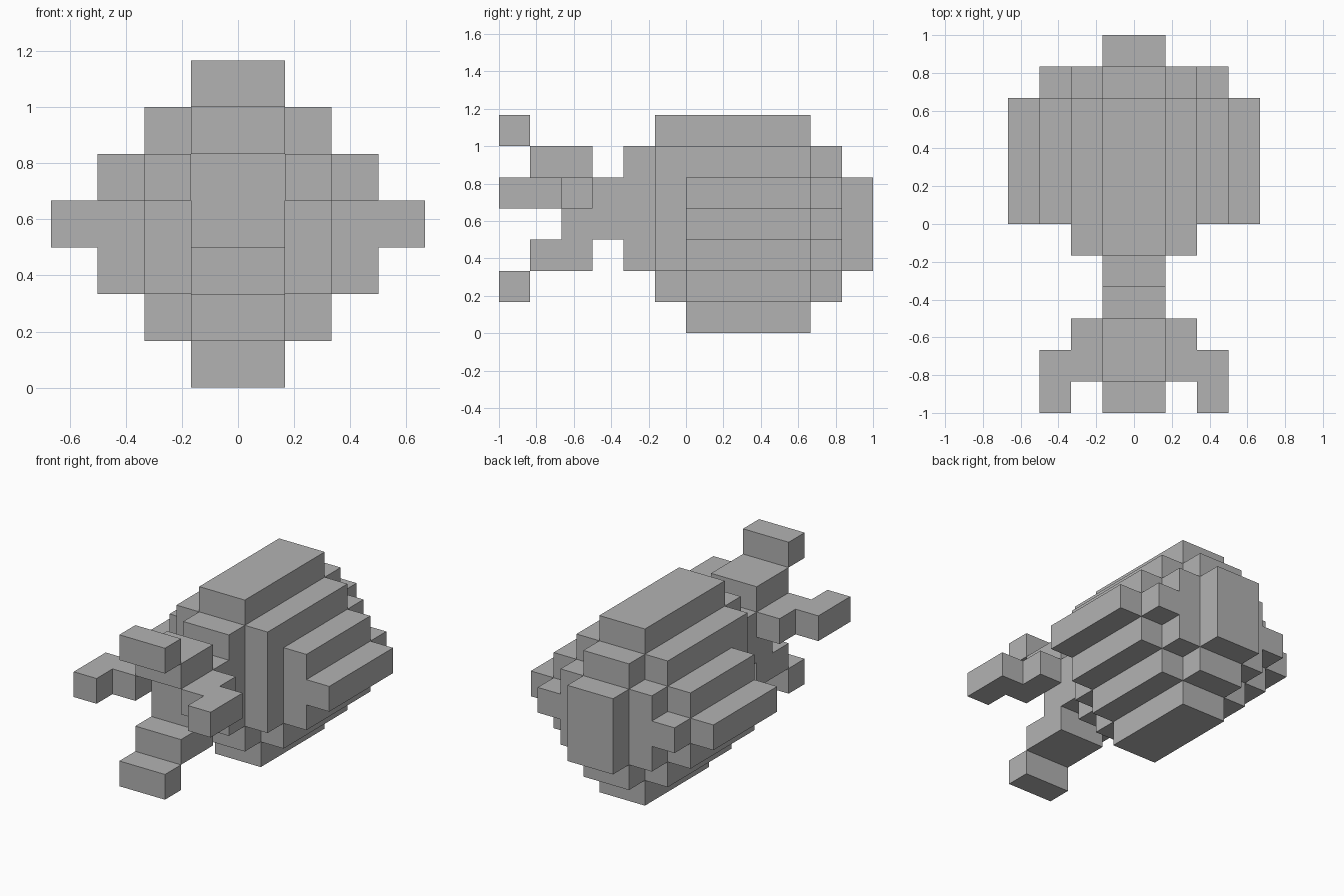
import bpy
import bmesh
from mathutils import Vector

U = 1 / 6  # size of one block

cube = bpy.data.objects.get("Cube")
if cube:
    bpy.data.objects.remove(cube, do_unlink=True)

# Plain grey for the whole model
grey = bpy.data.materials.new("plain grey")
grey.use_nodes = True
colour = (0.448, 0.448, 0.448, 1)
grey.diffuse_color = colour
grey.node_tree.nodes["Principled BSDF"].inputs["Base Color"].default_value = colour

# Each part is a list of boxes in block units, mirrored over x:
# (inner x, outer x, y from, y to, z from, z to)
PARTS = {
    "body_core": [
        (0, 1, -1, 4, 6, 7), (0, 1, -2, 5, 5, 6), (0, 1, -2, 6, 2, 5),
        (0, 1, -1, 5, 1, 2), (0, 1, 0, 4, 0, 1)],
    "body_sides": [
        (1, 2, -1, 4, 5, 6), (1, 2, -1, 5, 2, 5), (1, 2, 0, 4, 1, 2),
        (2, 3, 0, 4, 2, 5), (2, 3, 4, 5, 3, 4)],
    "side_ridges": [(3, 4, 0, 4, 3, 4)],
    "neck": [(0, 1, -4, -2, 3, 5)],
    "upper_prong": [(0, 1, -5, -3, 5, 6), (0, 1, -6, -5, 6, 7)],
    "lower_prong": [(0, 1, -5, -3, 2, 3), (0, 1, -6, -5, 1, 2)],
    "side_prongs": [(1, 2, -5, -3, 4, 5), (2, 3, -6, -4, 4, 5)],
}


def fill(boxes):
    """Blocks filled by mirrored boxes."""
    cells = set()
    for x0, x1, y0, y1, z0, z1 in boxes:
        for x in range(x0, x1):
            for y in range(y0, y1):
                for z in range(z0, z1):
                    cells |= {(x, y, z), (-x - 1, y, z)}
    return cells


def add_part(name, cells, solid):
    """Skin the blocks of one part, leaving out faces buried in the model."""
    bm = bmesh.new()
    for cell in cells:
        for axis in range(3):
            for side in (-1, 1):
                near = list(cell)
                near[axis] += side
                if tuple(near) in solid:
                    continue
                normal, a, b = Vector(), Vector(), Vector()
                normal[axis] = side
                a[(axis + 1) % 3] = 0.5
                b[(axis + 2) % 3] = 0.5 * side
                mid = Vector(cell) + Vector((0.5, 0.5, 0.5)) + normal / 2
                corners = (mid - a - b, mid + a - b, mid + a + b, mid - a + b)
                bm.faces.new([bm.verts.new(c * U) for c in corners])
    bmesh.ops.remove_doubles(bm, verts=bm.verts, dist=0.001)
    bmesh.ops.dissolve_limit(bm, angle_limit=0.01, verts=bm.verts, edges=bm.edges)
    mesh = bpy.data.meshes.new(name)
    bm.to_mesh(mesh)
    bm.free()
    mesh.materials.append(grey)
    bpy.context.collection.objects.link(bpy.data.objects.new(name, mesh))


blocks = {name: fill(boxes) for name, boxes in PARTS.items()}
solid = set().union(*blocks.values())
for name, cells in blocks.items():
    add_part(name, cells, solid)
